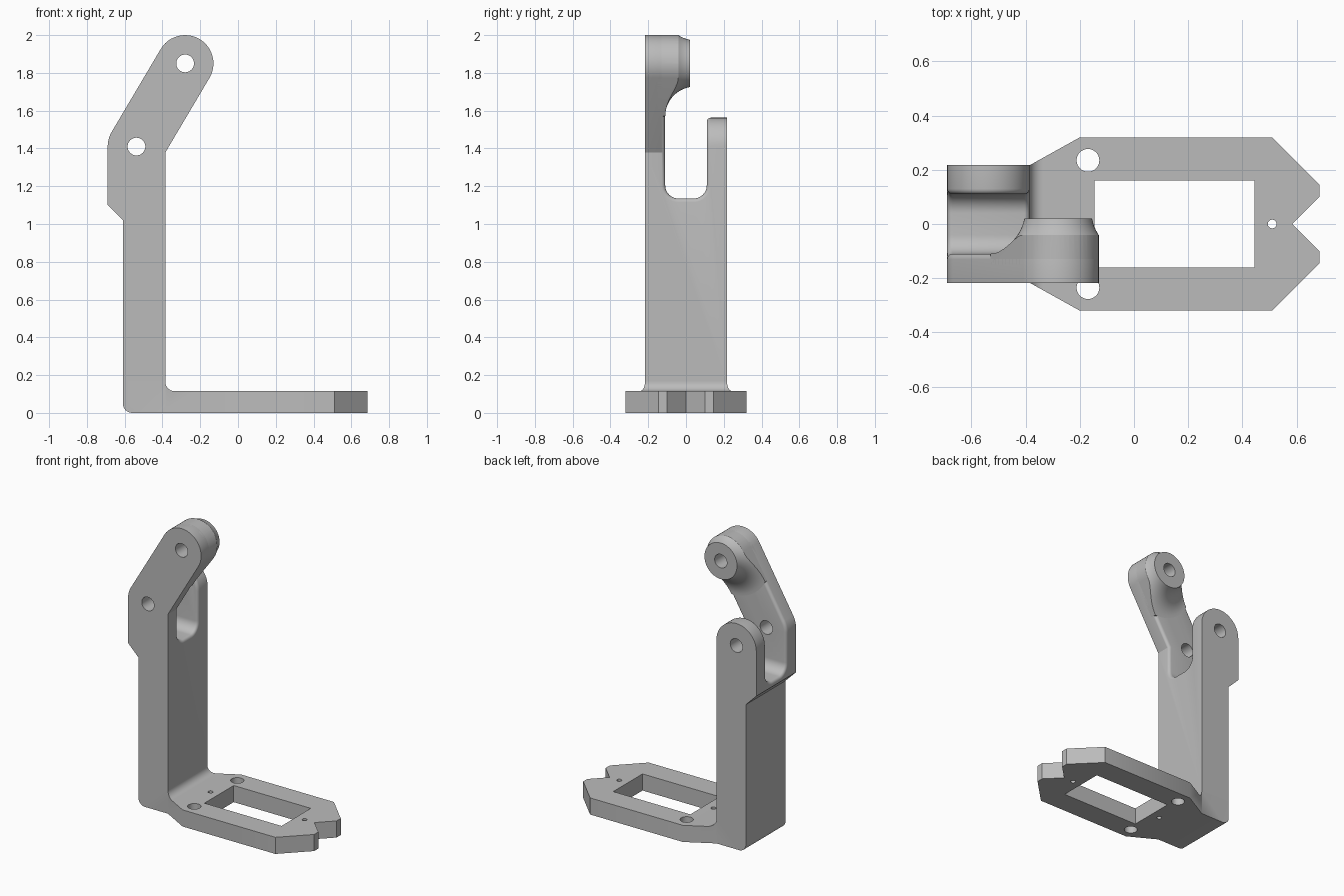
import bpy, bmesh
from math import sin, cos, radians
from mathutils import Vector

cube = bpy.data.objects.get("Cube")
if cube:
    bpy.data.objects.remove(cube, do_unlink=True)

grey = bpy.data.materials.new("plain grey")
grey.use_nodes = True
colour = (0.5, 0.5, 0.5, 1)
grey.diffuse_color = colour
grey.node_tree.nodes["Principled BSDF"].inputs["Base Color"].default_value = colour


def arc(cx, cy, r, a0, a1, n=12):
    """Points along a circular arc, angles in degrees."""
    angles = [radians(a0 + (a1 - a0) * i / n) for i in range(n + 1)]
    return [(cx + r * cos(a), cy + r * sin(a)) for a in angles]


def finish(bm, name):
    bmesh.ops.recalc_face_normals(bm, faces=bm.faces)
    mesh = bpy.data.meshes.new(name)
    bm.to_mesh(mesh)
    bm.free()
    mesh.materials.append(grey)
    obj = bpy.data.objects.new(name, mesh)
    bpy.context.collection.objects.link(obj)
    return obj


def prism(name, outline, axis, lo, hi):
    """Extrude a 2D outline along the given axis from lo to hi."""
    place = {"x": lambda u, v: (lo, u, v),
             "y": lambda u, v: (u, lo, v),
             "z": lambda u, v: (u, v, lo)}[axis]
    step = Vector([(hi - lo) * (axis == a) for a in "xyz"])
    bm = bmesh.new()
    face = bm.faces.new([bm.verts.new(place(*p)) for p in outline])
    made = bmesh.ops.extrude_face_region(bm, geom=[face])["geom"]
    verts = [g for g in made if isinstance(g, bmesh.types.BMVert)]
    bmesh.ops.translate(bm, verts=verts, vec=step)
    return finish(bm, name)


def disc(cx, cy, r, axis, lo, hi):
    return prism("hole_cutter", arc(cx, cy, r, 0, 360, 32)[:-1], axis, lo, hi)


def boolean(obj, other, operation, keep=False):
    mod = obj.modifiers.new("cut", "BOOLEAN")
    mod.object, mod.operation, mod.solver = other, operation, "EXACT"
    bpy.context.view_layer.update()
    graph = bpy.context.evaluated_depsgraph_get()
    mesh = bpy.data.meshes.new_from_object(obj.evaluated_get(graph))
    obj.modifiers.clear()
    obj.data = mesh
    if not keep:
        bpy.data.objects.remove(other, do_unlink=True)


def smooth(obj):
    bpy.ops.object.select_all(action="DESELECT")
    obj.select_set(True)
    bpy.context.view_layer.objects.active = obj
    bpy.ops.object.shade_smooth_by_angle(angle=radians(30))


# Shared dimensions
BACK, FRONT, SPLIT = -0.61, -0.385, 0.17
HALF = 0.217
PIVOT, TIP = (-0.5375, 1.41), (-0.28, 1.85)
PIVOT_R, TIP_R, HOLE_R = 0.1525, 0.15, 0.047
LEAN = 149.4
foot = [(BACK, SPLIT), (FRONT, SPLIT)]
heel = [(-0.69, 1.1), (BACK, 1.02)]

# Base plate: L profile with fillet, trimmed to the plan outline
side = ([(BACK, SPLIT)] + arc(-0.56, 0.05, 0.05, 180, 270, 8)
        + [(0.8, 0), (0.8, 0.115)]
        + arc(-0.335, 0.165, 0.05, 270, 180, 8) + [(FRONT, SPLIT)])
base = prism("base_plate", side, "y", -0.4, 0.4)
half_plan = [(-0.7, HALF), (FRONT, HALF), (-0.2, 0.32), (0.51, 0.32),
             (0.685, 0.145), (0.685, 0.1)]
plan = half_plan + [(0.585, 0)] + [(x, -y) for x, y in reversed(half_plan)]
boolean(base, prism("plan_trim", plan, "z", -0.1, 0.3), "INTERSECT")
window = [(-0.145, -0.16), (0.445, -0.16), (0.445, 0.16), (-0.145, 0.16)]
boolean(base, prism("window_cutter", window, "z", -0.1, 0.3), "DIFFERENCE")
for x, y, r in [(-0.17, 0.235, 0.042), (-0.17, -0.235, 0.042),
                (0.51, 0, 0.016), (-0.21, 0, 0.016)]:
    boolean(base, disc(x, y, r, "z", -0.1, 0.3), "DIFFERENCE")

# Upright: column with a long leaning front arm and a short rear arm
long_arm = (foot + [(FRONT, 1.378)] + arc(*TIP, TIP_R, LEAN - 180, LEAN, 24)
            + arc(*PIVOT, PIVOT_R, LEAN, 180, 5) + heel)
short_arm = foot + arc(*PIVOT, PIVOT_R, 0, 180, 24) + heel
upright = prism("upright_fork", long_arm, "y", -HALF, 0)
boolean(upright, prism("rear_half", short_arm, "y", -0.06, HALF), "UNION")
slot = ([(-0.11, 2.3)] + arc(-0.04, 1.205, 0.07, 180, 270)
        + arc(0.04, 1.205, 0.07, 270, 360) + [(0.11, 2.3)])
boolean(upright, prism("slot_cutter", slot, "x", -1, 0.5), "DIFFERENCE")

# Round the rim of the slot
bm = bmesh.new()
bm.from_mesh(upright.data)
bmesh.ops.remove_doubles(bm, verts=bm.verts, dist=0.0002)
bmesh.ops.dissolve_limit(bm, angle_limit=0.02, verts=bm.verts, edges=bm.edges)
rim = [e for e in bm.edges
       if all(abs(v.co.y) < 0.111 and v.co.z > 1.13 for v in e.verts)
       and e.calc_face_angle(0) > 0.8]
bmesh.ops.bevel(bm, geom=rim, offset=0.02, segments=4, profile=0.5,
                affect="EDGES", clamp_overlap=True)
bm.to_mesh(upright.data)
bm.free()

# Boss: flared revolve trimmed to the arm outline
profile = [(0.28, -0.15)] + arc(0.28, 0.047, 0.157, 270, 190, 14)
profile[-1] = (0.125, 0.02)
bm = bmesh.new()
rings = []
for r, y in profile:
    rings.append([bm.verts.new((u, y, v)) for u, v in arc(*TIP, r, 0, 360, 48)[:-1]])
for a, b in zip(rings, rings[1:]):
    for i in range(48):
        j = (i + 1) % 48
        bm.faces.new((a[i], a[j], b[j], b[i]))
bm.faces.new(rings[0])
bm.faces.new(rings[-1])
boss = finish(bm, "pivot_boss")
boolean(boss, prism("boss_trim", long_arm, "y", -0.3, 0.1), "INTERSECT")

# Pivot holes
boolean(upright, disc(*PIVOT, HOLE_R, "y", -0.5, 0.5), "DIFFERENCE")
bore = disc(*TIP, HOLE_R, "y", -0.5, 0.5)
boolean(upright, bore, "DIFFERENCE", keep=True)
boolean(boss, bore, "DIFFERENCE")

for part in (base, upright, boss):
    smooth(part)
